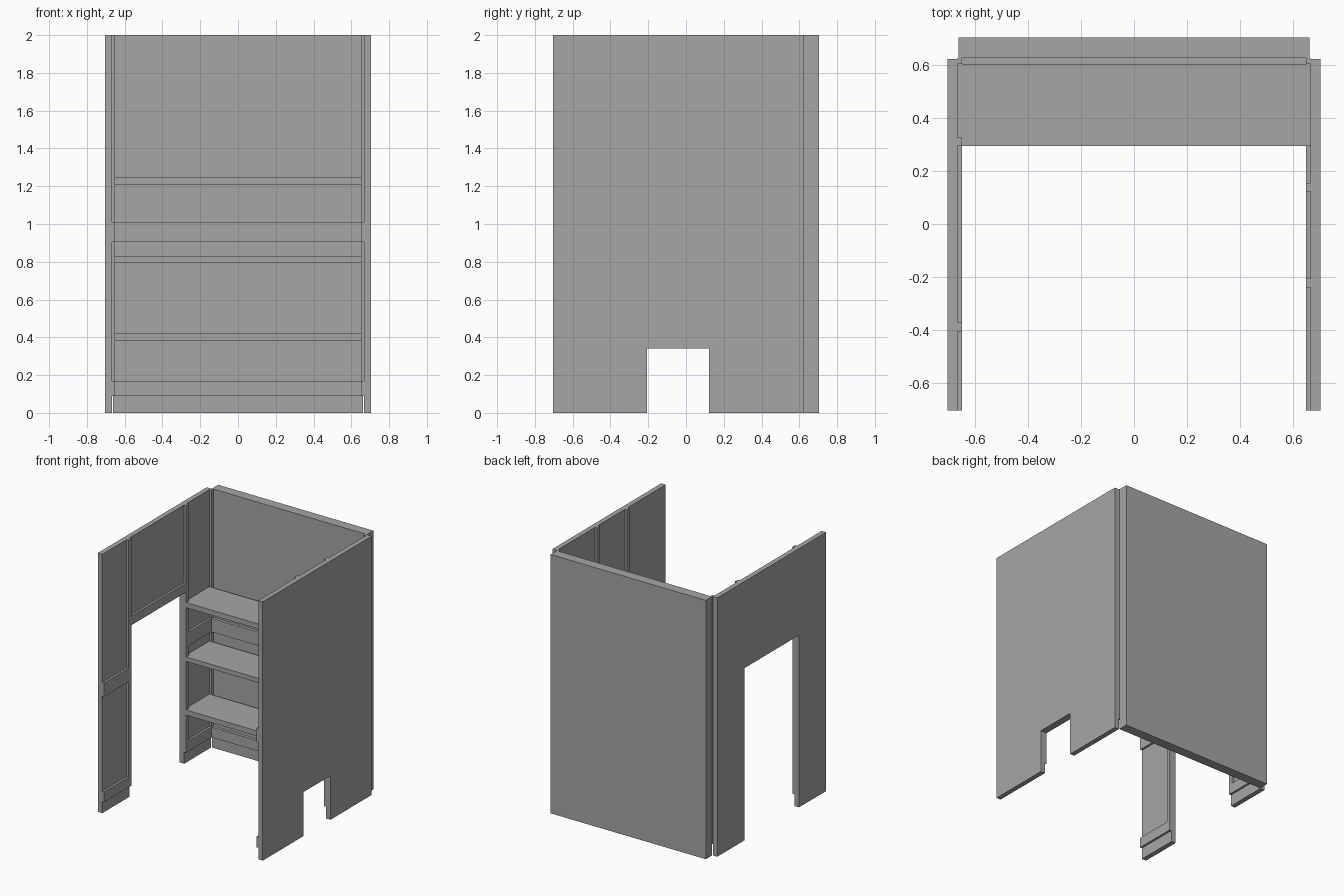
import bpy
import bmesh

cube = bpy.data.objects.get("Cube")
if cube:
    bpy.data.objects.remove(cube, do_unlink=True)

grey = bpy.data.materials.new("plain grey")
grey.diffuse_color = (0.38, 0.38, 0.38, 1)
grey.use_nodes = True
grey.node_tree.nodes["Principled BSDF"].inputs["Base Color"].default_value = grey.diffuse_color


def finish(name, bm):
    bmesh.ops.recalc_face_normals(bm, faces=bm.faces)
    mesh = bpy.data.meshes.new(name)
    bm.to_mesh(mesh)
    bm.free()
    mesh.materials.append(grey)
    obj = bpy.data.objects.new(name, mesh)
    bpy.context.collection.objects.link(obj)
    return obj


def box(name, x, y, z):
    """Box from (min, max) pairs on each axis."""
    bm = bmesh.new()
    bmesh.ops.create_cube(bm, size=1)
    for v in bm.verts:
        v.co = [r[0] if c < 0 else r[1] for c, r in zip(v.co, (x, y, z))]
    return finish(name, bm)


def side_wall(name, x, opening, height):
    """Wall outline with a floor-level opening, extruded through its thickness."""
    a, b = opening
    outline = [(FRONT, 0), (a, 0), (a, height), (b, height), (b, 0),
               (SIDE_BACK, 0), (SIDE_BACK, TOP), (FRONT, TOP)]
    bm = bmesh.new()
    face = bm.faces.new([bm.verts.new((x[0], y, z)) for y, z in outline])
    new = bmesh.ops.extrude_face_region(bm, geom=[face])["geom"]
    moved = [g for g in new if isinstance(g, bmesh.types.BMVert)]
    bmesh.ops.translate(bm, verts=moved, vec=(x[1] - x[0], 0, 0))
    return finish(name, bm)


TOP, FRONT, SIDE_BACK = 2.0, -0.705, 0.625
OUTER, PANEL, FRAME = 0.705, 0.667, 0.65
BACK_PANEL, BACK_FRAME = 0.628, 0.605
RAILS = {"bottom": (0.09, 0.17), "middle": (0.905, 1.01)}
STILE = 0.033

# Side walls with their framing: tall doorway on the right, low hatch on the left
for side, sign, opening, height in (("right", -1, (-0.373, 0.295), 1.33),
                                    ("left", 1, (-0.207, 0.123), 0.34)):
    def span(a, b):
        return tuple(sorted((sign * a, sign * b)))

    a, b = opening
    trim = span(FRAME, PANEL)
    side_wall(side + "_wall", span(PANEL, OUTER), opening, height)

    # Uprights on both edges of the opening
    box(side + "_front_stile", trim, (a - STILE, a), (0.09, TOP))
    box(side + "_rear_stile", trim, (b, b + STILE), (0.09, TOP))

    # Rails, broken where the opening passes through them
    box(side + "_lintel_rail", trim, (a, b), (height, height + 0.07))
    for name, z in RAILS.items():
        box(f"{side}_{name}_front_rail", trim, (FRONT, a - STILE), z)
        box(f"{side}_{name}_rear_rail", trim, (b + STILE, BACK_PANEL), z)
        if z[0] > height + 0.07 and height < 1:
            box(f"{side}_{name}_centre_rail", trim, (a, b), z)

    # Corner upright against the back wall
    box(side + "_corner_stile", trim, (BACK_FRAME, BACK_PANEL), (0.09, TOP))

# Back wall and its rails
box("back_wall", (-0.663, 0.663), (BACK_PANEL, 0.705), (0, TOP))
for name, z in RAILS.items():
    box(f"back_{name}_rail", (-FRAME, FRAME), (BACK_FRAME, BACK_PANEL), z)

# Shelves
for i, z in enumerate([(0.38, 0.42), (0.795, 0.83), (1.21, 1.25)]):
    box(f"shelf_{i + 1}", (-FRAME, FRAME), (0.295, BACK_FRAME), z)
    for side, sign in (("right", -1), ("left", 1)):
        start = 0.328 if sign < 0 else 0.295
        box(f"shelf_{i + 1}_{side}_end", tuple(sorted((sign * FRAME, sign * PANEL))),
            (start, BACK_FRAME), z)
